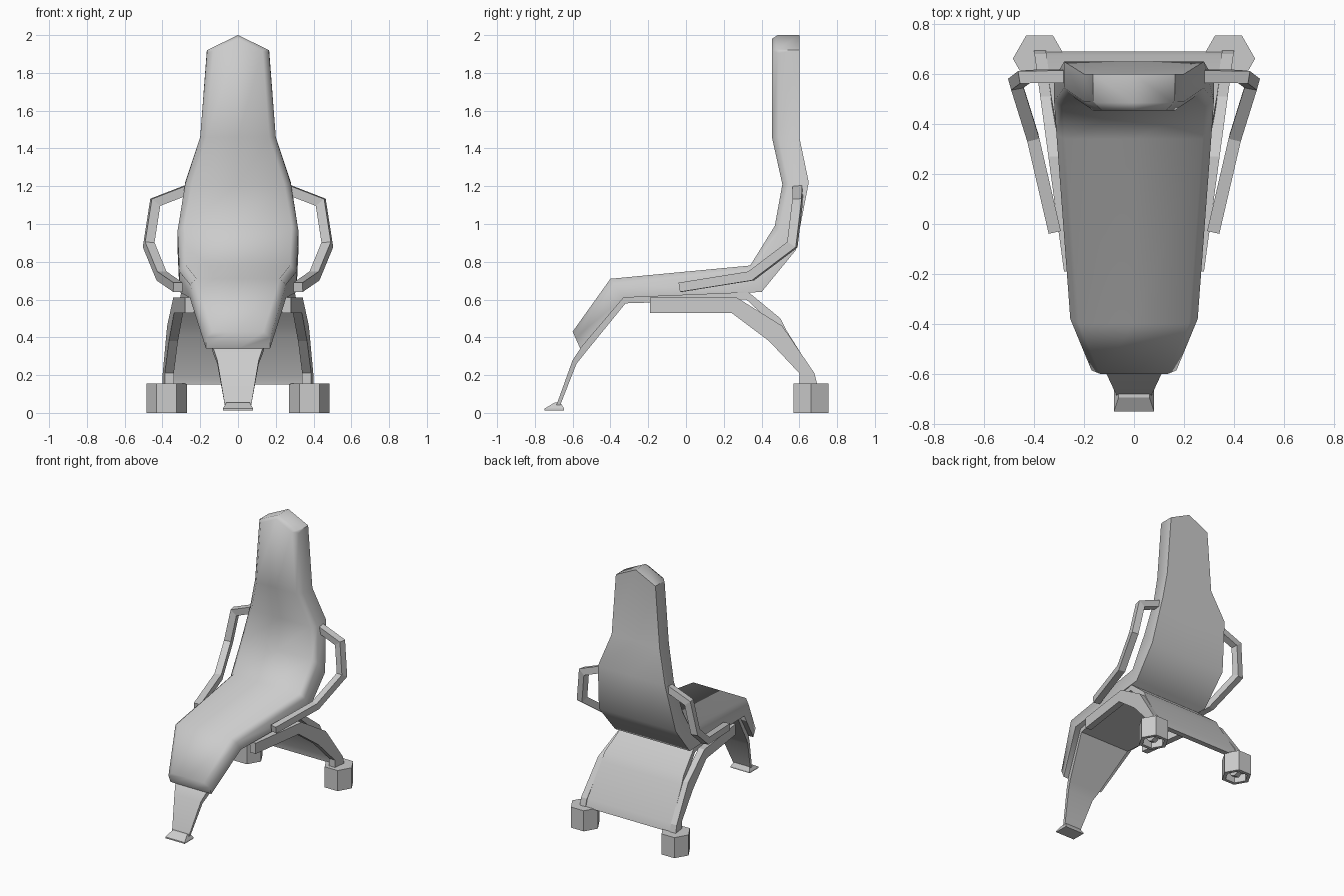
import bpy, bmesh, math
from mathutils import Vector

cube = bpy.data.objects.get("Cube")
if cube:
    bpy.data.objects.remove(cube, do_unlink=True)

GREY = (0.6, 0.6, 0.6, 1.0)
grey = bpy.data.materials.new("plain grey")
grey.use_nodes = True
grey.diffuse_color = GREY
grey.node_tree.nodes["Principled BSDF"].inputs["Base Color"].default_value = GREY


def loft(name, rings, smooth=None, split_caps=False):
    """Skin a list of equal rings and close both ends."""
    bm = bmesh.new()
    rows = [[bm.verts.new(p) for p in ring] for ring in rings]
    n = len(rows[0])
    for a, b in zip(rows, rows[1:]):
        for i in range(n):
            j = (i + 1) % n
            bm.faces.new((a[i], a[j], b[j], b[i]))
    for row in (rows[0], rows[-1]):
        if split_caps:  # two halves meeting on the centre line
            bm.faces.new(row[2:7])
            bm.faces.new(row[6:] + row[:3])
        else:
            bm.faces.new(row)
    bmesh.ops.remove_doubles(bm, verts=bm.verts, dist=0.0005)
    bmesh.ops.recalc_face_normals(bm, faces=bm.faces)
    mesh = bpy.data.meshes.new(name)
    bm.to_mesh(mesh)
    bm.free()
    obj = bpy.data.objects.new(name, mesh)
    bpy.context.collection.objects.link(obj)
    mesh.materials.append(grey)
    if smooth:
        bpy.ops.object.select_all(action="DESELECT")
        obj.select_set(True)
        bpy.context.view_layer.objects.active = obj
        bpy.ops.object.shade_smooth_by_angle(angle=math.radians(smooth))
    return obj


# Cushion: (front y, z), (back y, z), half width, chamfer, peak height
def cushion_ring(front, back, w, c=0.035, peak=0.0):
    f, b = Vector((0, *front)), Vector((0, *back))
    side = f + (b - f).normalized() * c
    ring = []
    for x, p in ((-w, side), (c - w, f), (0, f), (w - c, f), (w, side),
                 (w, b), (0, b), (-w, b)):
        ring.append((x, p.y, p.z + peak * (1 - abs(x) / w)))
    return ring


cushion = [
    ((-0.60, 0.43), (-0.56, 0.34), 0.17),
    ((-0.40, 0.71), (-0.33, 0.61), 0.255),
    ((0.34, 0.78), (0.40, 0.64), 0.31),
    ((0.47, 0.99), (0.58, 0.86), 0.32),
    ((0.51, 1.21), (0.65, 1.22), 0.28),
    ((0.455, 1.46), (0.60, 1.46), 0.20),
    ((0.455, 1.90), (0.60, 1.92), 0.165, 0.035, 0.08),
    ((0.485, 1.92), (0.60, 1.92), 0.165, 0.01, 0.08),
]
loft("seat_cushion", [cushion_ring(*s) for s in cushion], 60, True)


# Sheet that forms the front leg, seat pan and rear panel
def sheet_ring(top, bottom, w):
    return [(-w, *top), (w, *top), (w, *bottom), (-w, *bottom)]


sheet = [
    ((-0.69, 0.03), (-0.67, 0.03), 0.068),
    ((-0.60, 0.28), (-0.58, 0.26), 0.11),
    ((-0.56, 0.34), (-0.54, 0.31), 0.13),
    ((-0.33, 0.61), (-0.32, 0.58), 0.21),
    ((0.33, 0.64), (0.32, 0.60), 0.30),
    ((0.50, 0.50), (0.47, 0.46), 0.33),
    ((0.53, 0.44), (0.50, 0.41), 0.335),
    ((0.675, 0.21), (0.64, 0.20), 0.355),
    ((0.69, 0.15), (0.65, 0.15), 0.36),
]
loft("support_panel", [sheet_ring(*s) for s in sheet], 30)

# Flared front foot
loft("front_foot", [
    [(-w, y0, z), (w, y0, z), (w, y1, z), (-w, y1, z)]
    for y0, y1, z, w in ((-0.75, -0.645, 0.012, 0.08),
                         (-0.75, -0.645, 0.022, 0.08),
                         (-0.695, -0.665, 0.055, 0.062))])


# Side rails running into the rear legs, splayed outward to the back
def rail_ring(side, top, bottom):
    ring = []
    for p, inset in ((top, 0), (bottom, 0), (bottom, 0.048), (top, 0.048)):
        ring.append((side * (0.306 + 0.136 * p[0] - inset), *p))
    return ring


rail = [
    ((-0.19, 0.61), (-0.19, 0.53)),
    ((0.27, 0.61), (0.24, 0.53)),
    ((0.51, 0.46), (0.44, 0.38)),
    ((0.68, 0.21), (0.60, 0.21)),
    ((0.695, 0.15), (0.60, 0.15)),
]


# Armrest: square bar swept along a path with mitred corners
def sweep(path, half):
    t = (path[1] - path[0]).normalized()
    u = t.cross(Vector((0, 0, 1))).normalized() * half
    v = Vector((0, 0, half))
    ring = []
    for a, b in ((1, 1), (-1, 1), (-1, -1), (1, -1)):
        p = u * a + v * b
        ring.append(path[0] + p - t * (p.dot(t) / t.dot(t)))
    rings = [ring]
    for i in range(1, len(path)):
        d = (path[i] - path[i - 1]).normalized()
        plane = d
        if i + 1 < len(path):
            plane = d + (path[i + 1] - path[i]).normalized()
        ring = [p + d * ((path[i] - p).dot(plane) / d.dot(plane)) for p in ring]
        rings.append(ring)
    return rings


arm = [(0.318, -0.03, 0.665), (0.405, 0.345, 0.725), (0.473, 0.563, 0.89),
       (0.438, 0.59, 1.115), (0.27, 0.592, 1.18)]


# Hexagonal rear foot with a recess underneath and a wheel inside it
def hexagon(side, r, z, sides=6):
    step = math.tau / sides
    return [(side * 0.378 + r * math.cos(i * step), 0.662 + r * math.sin(i * step), z)
            for i in range(sides)]


for side, label in ((1, "left"), (-1, "right")):
    loft(label + "_rear_leg", [rail_ring(side, *s) for s in rail])
    path = [Vector((side * x, y, z)) for x, y, z in arm]
    loft(label + "_armrest", sweep(path, 0.025))
    loft(label + "_rear_foot", [hexagon(side, r, z) for r, z in
                                ((0.107, 0.155), (0.107, 0.0), (0.08, 0.0), (0.08, 0.06))])
    loft(label + "_wheel", [[(side * 0.378 + x, y, z) for _, y, z in
                             [(0, 0.662 + 0.05 * math.cos(k * math.tau / 8),
                               0.055 + 0.05 * math.sin(k * math.tau / 8)) for k in range(8)]]
                            for x in (-0.02, 0.02)])
